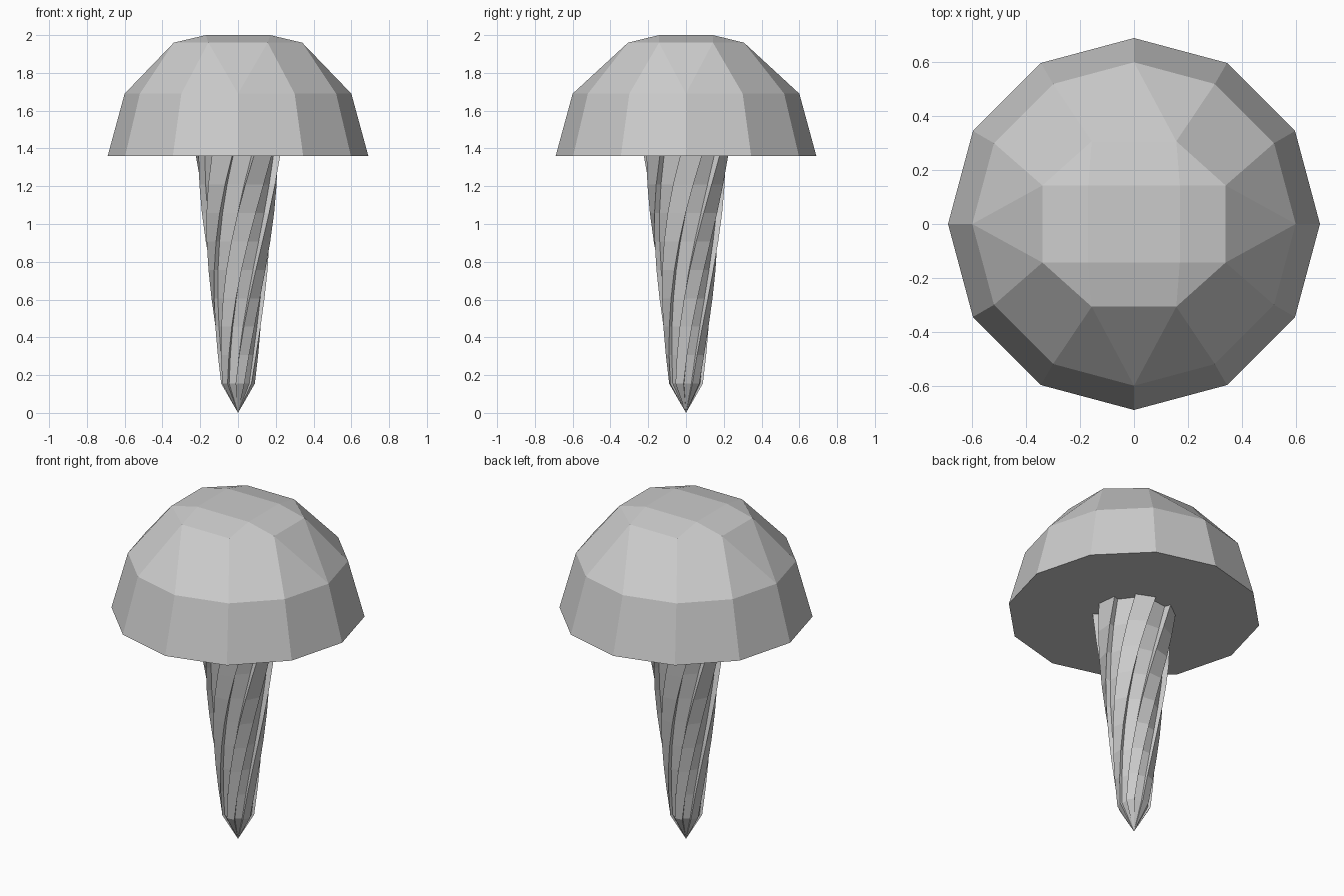
import bpy, bmesh
from math import cos, sin, radians

if "Cube" in bpy.data.objects:
    bpy.data.objects.remove(bpy.data.objects["Cube"])


def make(name, bm):
    bmesh.ops.recalc_face_normals(bm, faces=bm.faces)
    me = bpy.data.meshes.new(name)
    bm.to_mesh(me)
    bm.free()
    ob = bpy.data.objects.new(name, me)
    bpy.context.collection.objects.link(ob)
    return ob


def ring(bm, r, z, n=12):
    return [bm.verts.new((r * cos(radians(360 * i / n)), r * sin(radians(360 * i / n)), z)) for i in range(n)]


def bridge(bm, a, b):
    n = len(a)
    for i in range(n):
        bm.faces.new((a[i], a[(i + 1) % n], b[(i + 1) % n], b[i]))


# Faceted dome head: two 12-sided rings, then an octagon and a rectangular cap
bm = bmesh.new()
low, mid = ring(bm, 0.69, 1.36), ring(bm, 0.60, 1.69)
bridge(bm, low, mid)
bm.faces.new(low)
quads = [(1, 1), (-1, 1), (-1, -1), (1, -1)]
sx = [bm.verts.new((0.34 * x, 0.143 * y, 1.96)) for x, y in quads]
sy = [bm.verts.new((0.157 * x, 0.307 * y, 1.96)) for x, y in quads]
cap = [bm.verts.new((0.17 * x, 0.143 * y, 2.0)) for x, y in quads]
bm.faces.new(cap)
for i in range(4):
    # corner facet and corner triangle
    a, b = (1, 2) if i % 2 == 0 else (2, 1)
    base = 3 * i
    bm.faces.new((sx[i], sy[i], mid[base + b], mid[base + a]))
    bm.faces.new((cap[i], sx[i], sy[i]))
    # side facets between this corner and the next
    j = (i + 1) % 4
    s = sy if i % 2 == 0 else sx
    m0, m1, m2 = (mid[(base + k) % 12] for k in (2, 3, 4))
    bm.faces.new((cap[i], cap[j], s[j], s[i]))
    bm.faces.new((s[i], s[j], m1))
    bm.faces.new((s[i], m1, m0))
    bm.faces.new((s[j], m2, m1))
make("head", bm)

# Twisted, tapered shank with six square ribs and a pointed tip
bm = bmesh.new()
STEPS, TOP_ANGLE, TWIST = 8, 7, 90
rings = []
for k in range(STEPS + 1):
    t = k / STEPS
    outer = 0.09 + 0.135 * t
    turn = TOP_ANGLE - TWIST * (1 - t)
    loop = []
    for i in range(6):
        for off, f in ((-15, 0.84), (-15, 1), (15, 1), (15, 0.84)):
            a = radians(60 * i + off + turn)
            loop.append(bm.verts.new((outer * f * cos(a), outer * f * sin(a), 0.155 + 1.205 * t)))
    rings.append(loop)
for a, b in zip(rings, rings[1:]):
    bridge(bm, a, b)
bm.faces.new(rings[-1])
tip = bm.verts.new((0, 0, 0))
for i in range(24):
    bm.faces.new((rings[0][i], tip, rings[0][(i + 1) % 24]))
make("shank", bm)
